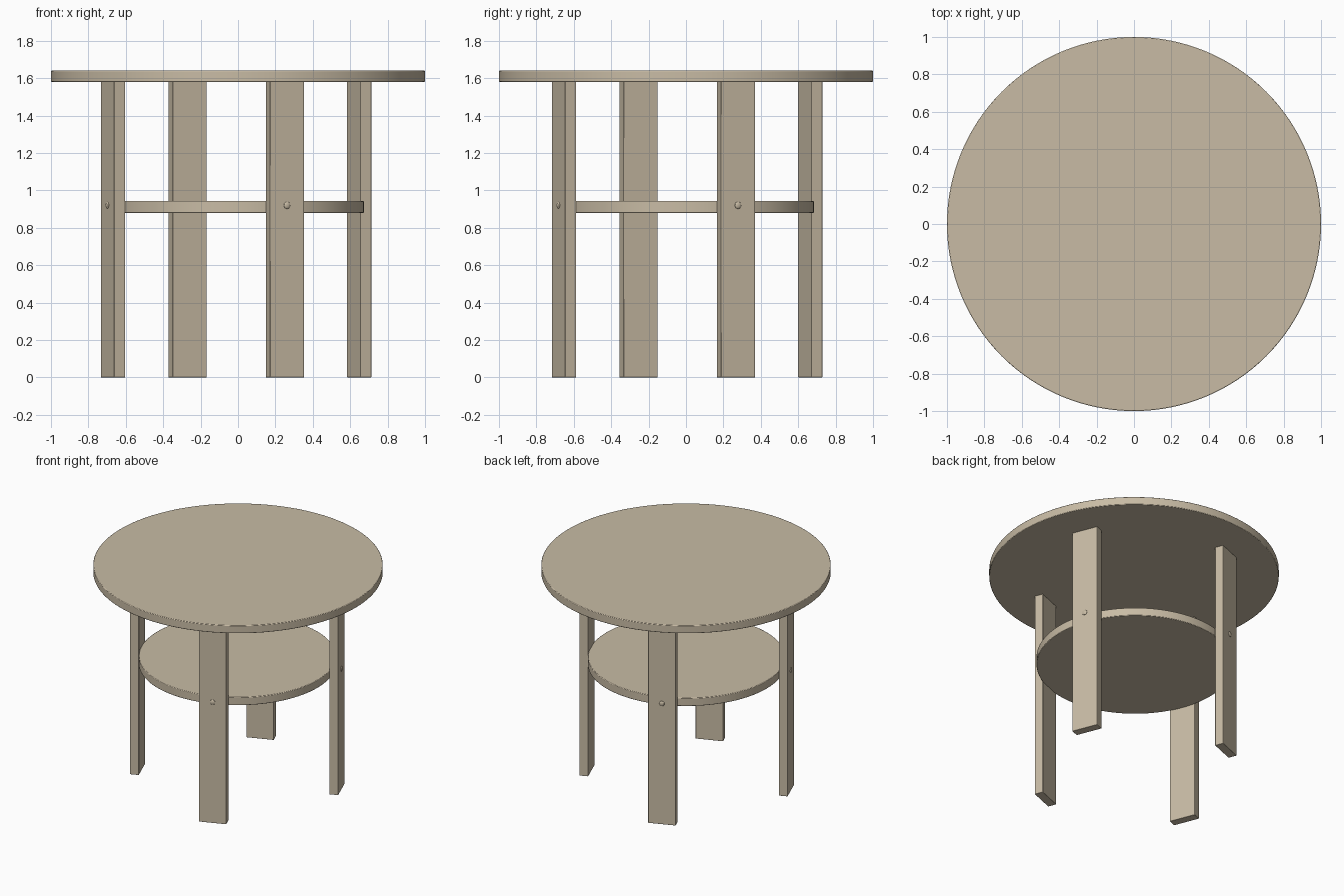
import bpy, math
from mathutils import Matrix, Vector

if "Cube" in bpy.data.objects:
    bpy.data.objects.remove(bpy.data.objects["Cube"])

wood = bpy.data.materials.new("pale wood")
wood.diffuse_color = (0.58, 0.50, 0.375, 1)
wood.use_nodes = True
wood.node_tree.nodes["Principled BSDF"].inputs["Base Color"].default_value = wood.diffuse_color

CX, CY = -0.010, 0.006      # centre of the leg ring
LEG_R = 0.708               # leg centre distance
LEG_T, LEG_W = 0.063, 0.195 # leg thickness and width


def finish(ob, name, bevel=0.0):
    ob.name = name
    ob.data.materials.append(wood)
    if bevel:
        m = ob.modifiers.new("bevel", 'BEVEL')
        m.width = bevel
        m.segments = 2
        m.limit_method = 'ANGLE'
    bpy.ops.object.shade_smooth_by_angle(angle=math.radians(30))
    return ob


def disc(name, r, z0, z1, x=0, y=0):
    bpy.ops.mesh.primitive_cylinder_add(vertices=128, radius=r, depth=z1 - z0,
                                        location=(x, y, (z0 + z1) / 2))
    return finish(bpy.context.object, name, 0.004)


# round top and lower shelf
disc("table_top", 1.0, 1.58, 1.64)
disc("lower_shelf", 0.681, 0.88, 0.942, -0.007, 0.003)

# four flat legs around the shelf, each with a screw head
for i, side in enumerate(("right", "back", "left", "front")):
    a = math.radians(21.6 + 90 * i)
    d = Vector((math.cos(a), math.sin(a), 0))
    c = Vector((CX, CY, 0)) + d * LEG_R
    bpy.ops.mesh.primitive_cube_add(size=1)
    leg = bpy.context.object
    leg.data.transform(Matrix.Diagonal((LEG_T, LEG_W, 1.58, 1)))
    leg.location = (c.x, c.y, 0.79)
    leg.rotation_euler.z = a
    finish(leg, side + "_leg", 0.002)

    # shallow domed screw head on the outer face
    p = c + d * (LEG_T / 2)
    bpy.ops.mesh.primitive_uv_sphere_add(segments=16, ring_count=8, radius=1)
    screw = bpy.context.object
    screw.data.transform(Matrix.Diagonal((0.008, 0.019, 0.019, 1)))
    screw.location = (p.x, p.y, 0.92)
    screw.rotation_euler.z = a
    finish(screw, side + "_screw_head")
